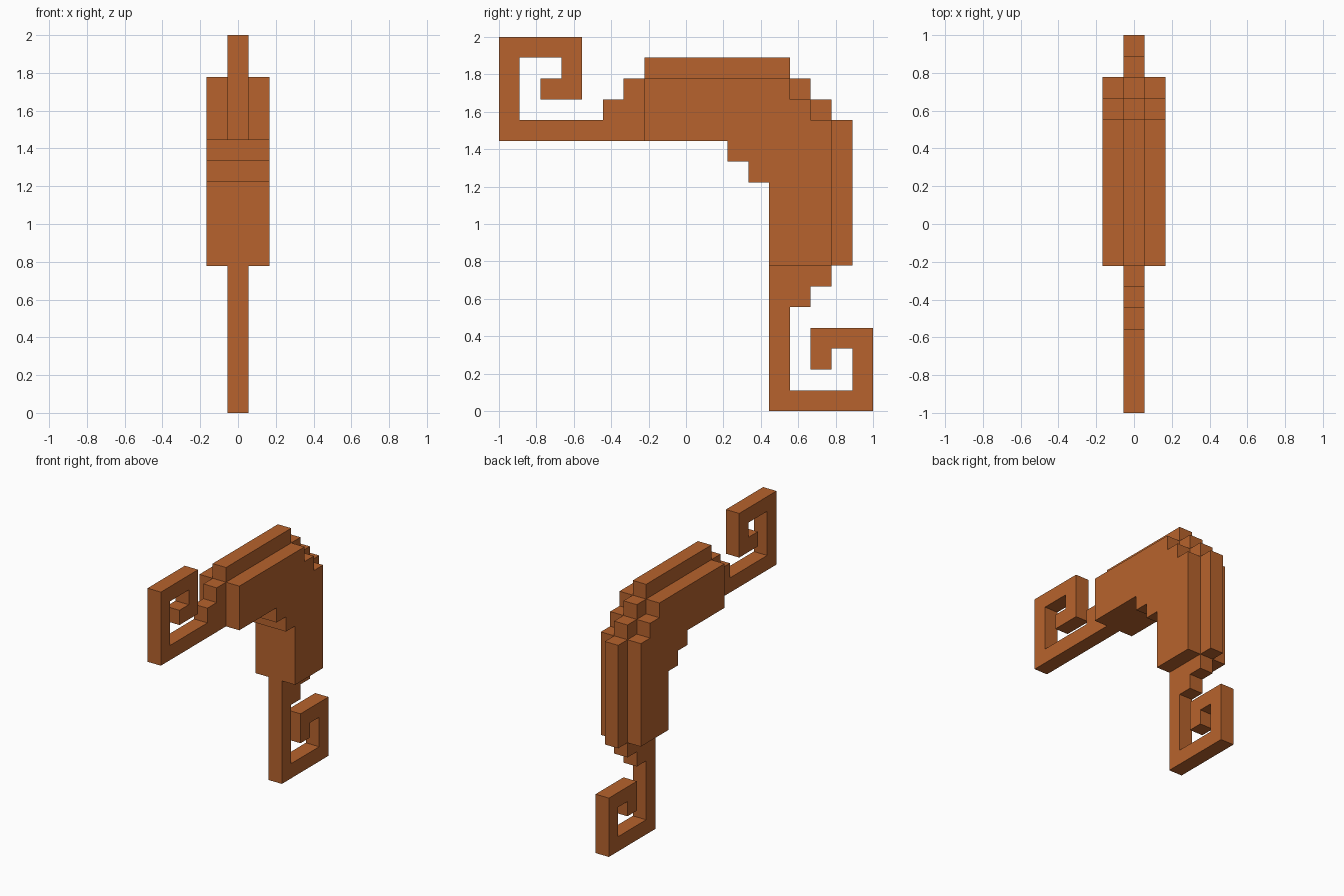
import bpy
import bmesh

cube = bpy.data.objects.get("Cube")
if cube:
    bpy.data.objects.remove(cube, do_unlink=True)

U = 1 / 9  # one block: the model is 18 blocks long and tall

mat = bpy.data.materials.new("burnt_orange")
mat.use_nodes = True
COLOUR = (0.474, 0.124, 0.026, 1)
mat.diffuse_color = COLOUR
bsdf = mat.node_tree.nodes["Principled BSDF"]
bsdf.inputs["Base Color"].default_value = COLOUR
bsdf.inputs["Roughness"].default_value = 0.8


def slab(name, outline, x0, x1):
    """Extrude a (y, z) outline, given in blocks, from x0 to x1 (blocks)."""
    bm = bmesh.new()
    face = bm.faces.new([bm.verts.new((x0 * U, y * U - 1, z * U)) for y, z in outline])
    ext = bmesh.ops.extrude_face_region(bm, geom=[face])
    moved = [v for v in ext["geom"] if isinstance(v, bmesh.types.BMVert)]
    bmesh.ops.translate(bm, verts=moved, vec=((x1 - x0) * U, 0, 0))
    bmesh.ops.recalc_face_normals(bm, faces=bm.faces)
    mesh = bpy.data.meshes.new(name)
    bm.to_mesh(mesh)
    bm.free()
    mesh.materials.append(mat)
    obj = bpy.data.objects.new(name, mesh)
    bpy.context.collection.objects.link(obj)
    return obj


# Stepped inner elbow shared by the core and the side plates
elbow = [(11, 13), (11, 12), (12, 12), (12, 11), (13, 11)]

# Lower spiral, from the inner leg round to the back of the leg
lower_curl = [(13, 0), (18, 0), (18, 4), (15, 4), (15, 2), (16, 2), (16, 3),
              (17, 3), (17, 1), (14, 1), (14, 5)]

# Stepped outer ridge, from the leg up and over to the front
ridge = [(15, 5), (15, 6), (16, 6), (16, 7), (17, 7), (17, 14), (16, 14),
         (16, 15), (15, 15), (15, 16), (14, 16), (14, 17), (7, 17), (7, 16),
         (6, 16), (6, 15), (5, 15), (5, 14)]

# Upper spiral at the front tip
upper_curl = [(1, 14), (1, 17), (3, 17), (3, 16), (2, 16), (2, 15), (4, 15),
              (4, 18), (0, 18), (0, 13)]

slab("curled_core", elbow + lower_curl + ridge + upper_curl, -0.5, 0.5)

# Thick side plates on the bend
plate = [(7, 13)] + elbow + [(13, 7), (16, 7), (16, 14), (15, 14), (15, 15),
                             (14, 15), (14, 16), (7, 16)]
for name, side in (("left_plate", 1), ("right_plate", -1)):
    slab(name, plate, side * 0.5, side * 1.5)
